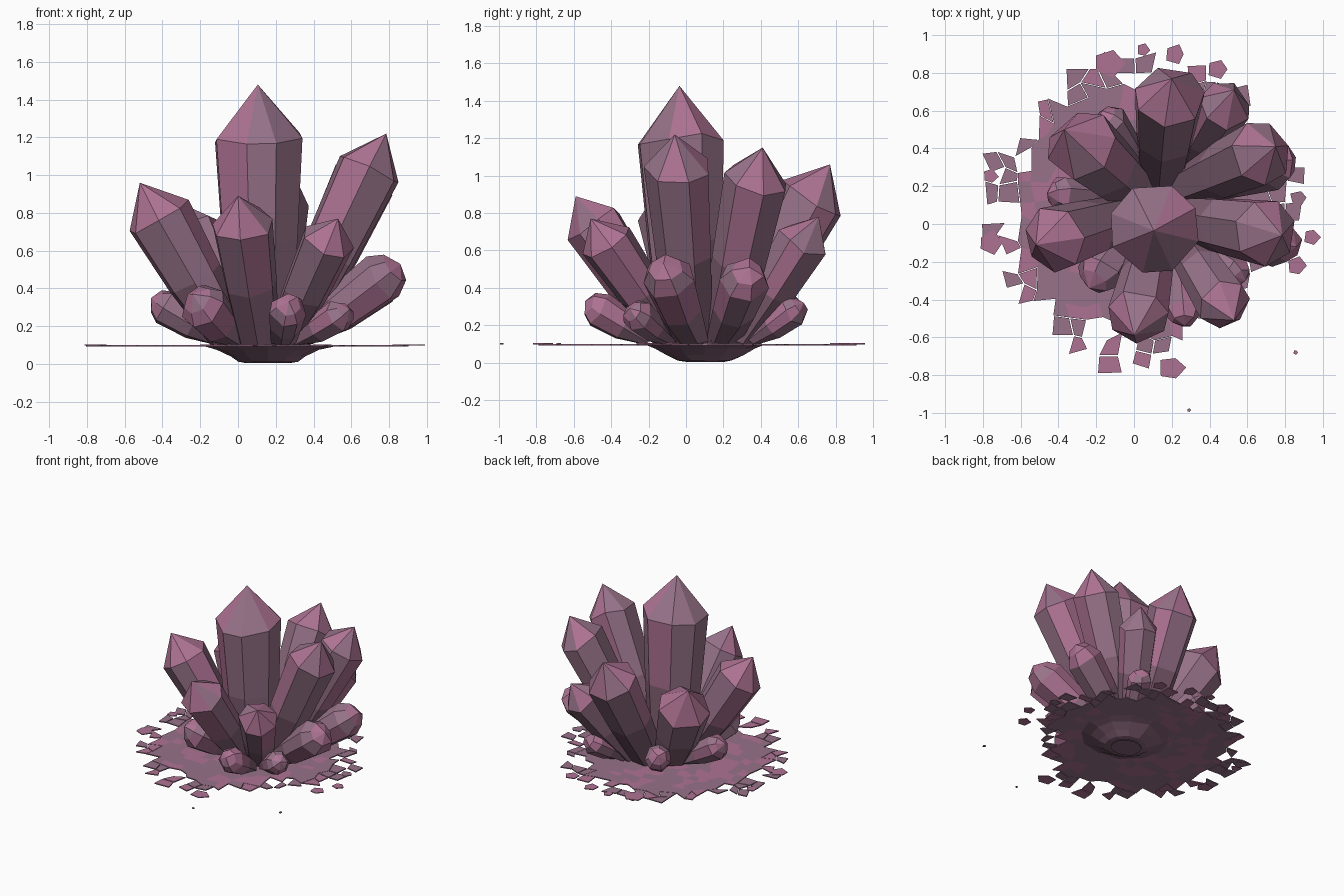
import bpy, bmesh, random
from math import cos, sin, pi, atan2
from mathutils import Vector

if "Cube" in bpy.data.objects:
    bpy.data.objects.remove(bpy.data.objects["Cube"])

random.seed(7)


def material(name, rgb):
    m = bpy.data.materials.new(name)
    m.diffuse_color = (*rgb, 1)
    m.use_nodes = True
    m.node_tree.nodes["Principled BSDF"].inputs["Base Color"].default_value = m.diffuse_color
    return m


PINK = material("pink", (0.42, 0.17, 0.29))
MAUVE = material("mauve", (0.31, 0.17, 0.25))
DARK = material("dark_mauve", (0.23, 0.12, 0.18))


def finish(name, bm):
    bmesh.ops.recalc_face_normals(bm, faces=bm.faces)
    me = bpy.data.meshes.new(name)
    bm.to_mesh(me)
    bm.free()
    for m in (PINK, MAUVE, DARK):
        me.materials.append(m)
    ob = bpy.data.objects.new(name, me)
    bpy.context.collection.objects.link(ob)
    return ob


def loft(bm, rings, mats):
    """Bridge consecutive vertex rings with quads."""
    n = len(rings[0])
    for lo, hi, choice in zip(rings, rings[1:], mats):
        for i in range(n):
            j = (i + 1) % n
            bm.faces.new((lo[i], lo[j], hi[j], hi[i])).material_index = random.choice(choice)


def crystal(name, base, tip, r, cap, sides=7, blunt=False):
    """Tapered prism widening to a shoulder, then a faceted point."""
    base, tip = Vector(base), Vector(tip)
    axis = (tip - base).normalized()
    u = axis.cross(Vector((0.3, 1, 0.1))).normalized()
    v = axis.cross(u)
    length = (tip - base).length
    angles = [(i + random.uniform(-0.14, 0.14)) * 2 * pi / sides for i in range(sides)]
    stations = [(0, 0.68), (0.5 * (length - cap), 0.86), (length - cap, 1.0)]
    if blunt:
        stations.append((length - cap * 0.38, 0.66))
    bm = bmesh.new()
    rings = []
    for k, (h, s) in enumerate(stations):
        ring = []
        for a in angles:
            hh = h + (random.uniform(-0.12, 0.12) * r if k >= 2 else 0)
            p = base + axis * hh + (u * cos(a) + v * sin(a)) * r * s
            p.z = max(p.z, 0.1)
            ring.append(bm.verts.new(p))
        rings.append(ring)
    loft(bm, rings, [(2, 2, 1), (1, 1, 0), (0, 1)])
    top = bm.verts.new(tip)
    for i in range(sides):
        f = bm.faces.new((rings[-1][i], rings[-1][(i + 1) % sides], top))
        f.material_index = random.choice((0, 0, 1))
    bm.faces.new(rings[0][::-1]).material_index = 2
    return finish(name, bm)


# Main tall crystal
crystal("centre_crystal", (0.12, 0.02, 0.1), (0.105, -0.035, 1.48), 0.243, 0.28, 8)

# Ring of large leaning crystals: base, tip, radius
large = {
    "west": ((-0.04, 0.04, 0.12), (-0.52, -0.11, 0.96), 0.18),
    "north_west": ((0.0, 0.18, 0.12), (-0.37, 0.50, 0.88), 0.195),
    "north": ((0.15, 0.27, 0.12), (0.20, 0.77, 1.06), 0.19),
    "north_east": ((0.27, 0.2, 0.12), (0.75, 0.41, 1.15), 0.175),
    "east": ((0.26, 0.03, 0.12), (0.785, -0.06, 1.22), 0.18),
    "south_east": ((0.24, -0.06, 0.12), (0.53, -0.51, 0.77), 0.145),
    "south": ((0.11, -0.08, 0.12), (0.0, -0.59, 0.89), 0.165),
    "far_north_east": ((0.28, 0.3, 0.12), (0.53, 0.71, 0.78), 0.145),
}
for n, (b, t, r) in large.items():
    crystal(n + "_crystal", b, t, r, r * 1.12, 7)

# Low outer crystals with blunter points
low = [
    ((0.32, 0.03, 0.12), (0.86, -0.12, 0.53), 0.14),
    ((0.32, 0.2, 0.12), (0.84, 0.34, 0.51), 0.135),
    ((-0.02, -0.02, 0.12), (-0.24, -0.34, 0.37), 0.13),
    ((-0.08, 0.14, 0.12), (-0.46, 0.16, 0.35), 0.10),
    ((0.24, -0.2, 0.12), (0.27, -0.54, 0.33), 0.10),
    ((0.32, -0.1, 0.12), (0.59, -0.30, 0.29), 0.09),
    ((0.02, 0.32, 0.12), (-0.17, 0.60, 0.34), 0.10),
    ((0.32, 0.36, 0.12), (0.45, 0.63, 0.32), 0.09),
]
for i, (b, t, r) in enumerate(low):
    crystal(f"low_crystal_{i + 1}", b, t, r, r * 0.9, 7, True)

# Rounded rock under the disc
bm = bmesh.new()
rings = []
for z, s in ((0.005, 0.12), (0.012, 0.16), (0.04, 0.21), (0.075, 0.28), (0.1, 0.37)):
    rings.append([bm.verts.new((0.16 + s * cos(a) * random.uniform(0.93, 1.04),
                                0.10 + s * sin(a) * random.uniform(0.85, 1.0), z))
                  for a in (i * 2 * pi / 12 for i in range(12))])
loft(bm, rings, [(2,)] * 4)
bm.faces.new([bm.verts.new((v.co.x, v.co.y, 0.0)) for v in rings[0]]).material_index = 2
finish("rock_base", bm)

# Thin ground layer of jittered cells that breaks into loose shards at the rim
bm = bmesh.new()
N, cell, cx, cy = 21, 0.088, 0.05, 0.07
grid = {}
for i in range(N + 1):
    for j in range(N + 1):
        grid[i, j] = Vector(((i - N / 2 + random.uniform(-0.33, 0.33)) * cell + cx,
                             (j - N / 2 + random.uniform(-0.33, 0.33)) * cell + cy, 0.1))
verts = {k: bm.verts.new(p) for k, p in grid.items()}
for i in range(N):
    for j in range(N):
        keys = [(i, j), (i + 1, j), (i + 1, j + 1), (i, j + 1)]
        c = sum((grid[k] for k in keys), Vector()) / 4
        dx, dy = c.x - cx, c.y - cy
        d = (dx * dx + dy * dy) ** 0.5
        if abs(atan2(dy, dx) + 0.75) < 0.4:   # sparser at the front right
            d += 0.1
        keep = 1 if d < 0.64 else 0.68 - (d - 0.64) * 2.1
        if d < 0.86 and random.random() < keep:
            if d < 0.7:
                corners = [verts[k] for k in keys]
            else:                             # shrunk, separate shard
                corners = [bm.verts.new(c + (grid[k] - c) * 0.92) for k in keys]
            bm.faces.new(corners).material_index = random.choice((0, 1, 1))
bmesh.ops.delete(bm, geom=[v for v in bm.verts if not v.link_faces], context='VERTS')
disc = finish("ground_layer", bm)
for f in disc.data.polygons:
    if f.normal.z < 0:
        f.flip()
disc.modifiers.new("thickness", 'SOLIDIFY').thickness = 0.008

# Loose outer shards: x, y, size
bm = bmesh.new()
for x, y, s in ((0.20, -0.76, 0.07), (-0.76, -0.10, 0.07), (-0.76, 0.25, 0.045),
                (0.05, 0.92, 0.04), (0.22, 0.90, 0.06), (0.94, -0.07, 0.05),
                (0.44, 0.82, 0.07), (-0.13, 0.85, 0.08), (0.87, 0.14, 0.05),
                (0.86, -0.22, 0.06), (0.855, -0.68, 0.015), (0.292, -0.985, 0.012)):
    ring = [bm.verts.new((x + s * random.uniform(0.7, 1.1) * cos(i * 2 * pi / 5),
                          y + s * random.uniform(0.7, 1.1) * sin(i * 2 * pi / 5), 0.104))
            for i in range(5)]
    bm.faces.new(ring).material_index = random.choice((0, 1))
shards = finish("loose_shards", bm)
shards.modifiers.new("thickness", 'SOLIDIFY').thickness = 0.006
